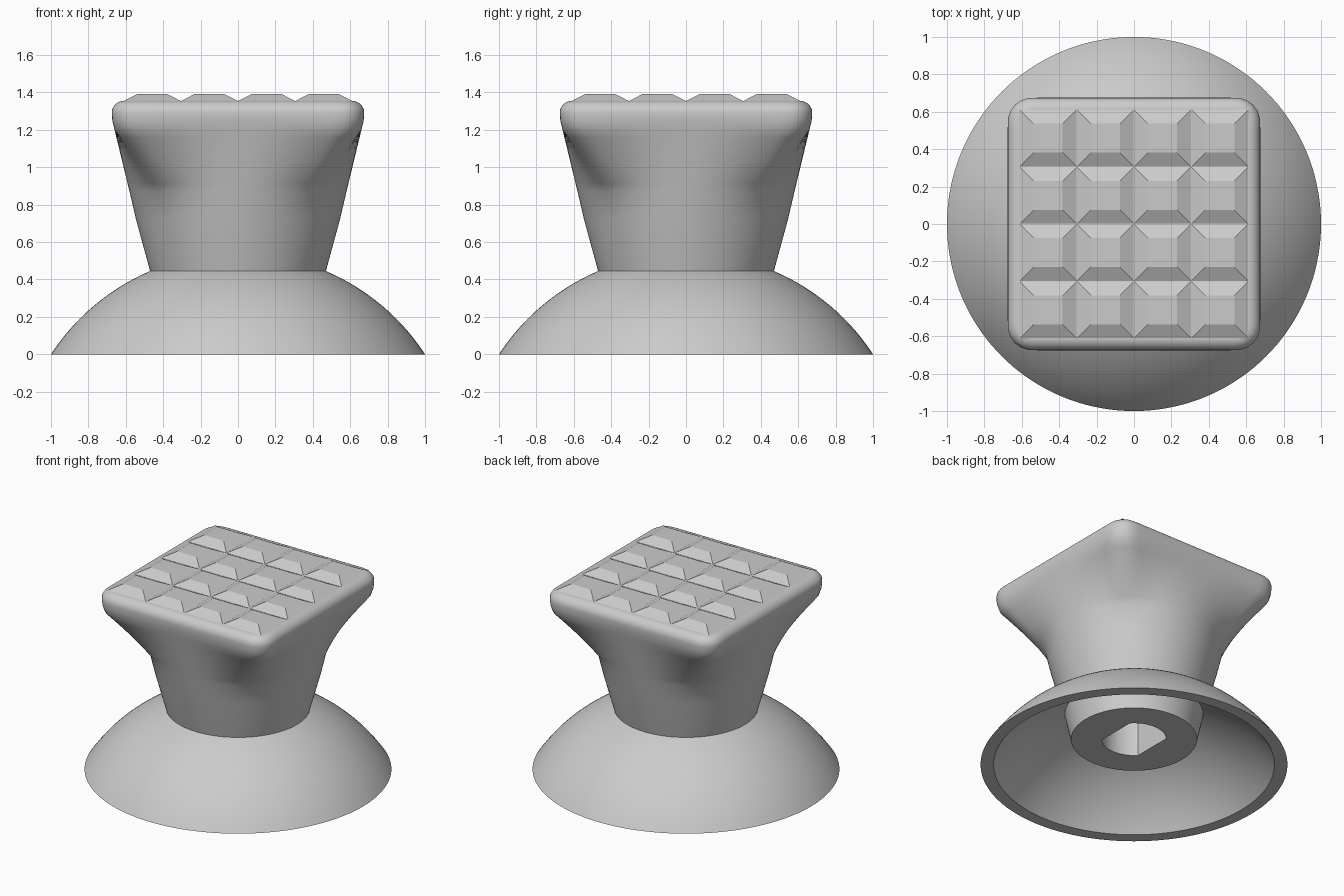
import bpy, bmesh, math
from math import sin, cos, pi, sqrt

cube = bpy.data.objects.get("Cube")
if cube:
    bpy.data.objects.remove(cube, do_unlink=True)

grey = bpy.data.materials.new("plain grey")
grey.use_nodes = True
grey.diffuse_color = (0.6, 0.6, 0.6, 1)
grey.node_tree.nodes["Principled BSDF"].inputs["Base Color"].default_value = (0.6, 0.6, 0.6, 1)

SIDES = 144


def finish(name, bm, smooth_angle=None):
    mesh = bpy.data.meshes.new(name)
    bm.to_mesh(mesh)
    bm.free()
    mesh.materials.append(grey)
    obj = bpy.data.objects.new(name, mesh)
    bpy.context.collection.objects.link(obj)
    if smooth_angle:
        bpy.ops.object.select_all(action='DESELECT')
        obj.select_set(True)
        bpy.context.view_layer.objects.active = obj
        bpy.ops.object.shade_smooth_by_angle(angle=math.radians(smooth_angle))
    return obj


def loft(name, sections, cap_start=False, cap_end=False):
    """Skin sections of (height, radius function of angle)."""
    bm = bmesh.new()
    rings = []
    for z, radius in sections:
        ring = []
        for i in range(SIDES):
            a = 2 * pi * i / SIDES
            r = radius(a)
            ring.append(bm.verts.new((r * cos(a), r * sin(a), z)))
        rings.append(ring)
    for low, high in zip(rings, rings[1:]):
        for i in range(SIDES):
            j = (i + 1) % SIDES
            bm.faces.new((low[i], low[j], high[j], high[i]))
    if cap_start:
        bm.faces.new(rings[0][::-1])
    if cap_end:
        bm.faces.new(rings[-1])
    return finish(name, bm, 35)


def circle(r):
    return lambda a: r


def rounded_square(half, corner):
    def radius(a):
        x, y = abs(cos(a)), abs(sin(a))
        x, y = max(x, y), min(x, y)
        k = half - corner
        if y * half <= k * x:
            return half / x
        s = k * (x + y)
        return s + sqrt(max(0, s * s - 2 * k * k + corner * corner))
    return radius


def blend(r, t):
    square = rounded_square(r, 0.13)
    return lambda a: r + (square(a) - r) * t


def double_flat(a):
    return min(0.21, 0.155 / max(abs(cos(a)), 1e-6))


# Domed skirt: inner sphere, flat rim, outer sphere
CENTRE = -0.653


def sphere_sections(r_from, r_to, rim, steps=20):
    big = sqrt(rim * rim + CENTRE * CENTRE)
    a0, a1 = math.asin(r_from / big), math.asin(r_to / big)
    angles = [a0 + (a1 - a0) * i / steps for i in range(steps + 1)]
    return [(big * cos(a) + CENTRE, circle(big * sin(a))) for a in angles]


loft("domed_skirt", sphere_sections(0.44, 0.915, 0.915) + sphere_sections(1, 0.47, 1))

# Hub under the dome with a double-flat socket
loft("socket_hub", [(0.9, double_flat), (0.19, double_flat),
                    (0.19, circle(0.41)), (0.39, circle(0.453))], cap_start=True)

# Handle: round neck flaring into a rounded square head
sections = [(0.445, circle(0.47)), (0.72, circle(0.545)), (0.87, circle(0.58))]
for i in range(1, 9):
    t = i / 8
    sections.append((0.87 + 0.33 * t, blend(0.58 + 0.08 * t, t)))
sections += [(1.25, rounded_square(0.672, 0.13)), (1.29, rounded_square(0.675, 0.13))]
for i in range(1, 9):
    a = pi / 2 * i / 8
    inset = 0.065 * (1 - cos(a))
    sections.append((1.29 + 0.065 * sin(a), rounded_square(0.675 - inset, 0.13 - inset)))
loft("handle", sections, cap_end=True)

# Grip studs: four by four flat-topped pyramids
bm = bmesh.new()
CELL, TOP = 0.306, 0.155
for col in range(4):
    for row in range(4):
        x, y = (col - 1.5) * CELL, (row - 1.5) * CELL
        rings = []
        for size, z in ((CELL, 1.354), (TOP, 1.392)):
            h = size / 2
            rings.append([bm.verts.new((x + sx * h, y + sy * h, z))
                          for sx, sy in ((-1, -1), (1, -1), (1, 1), (-1, 1))])
        base, top = rings
        bm.faces.new(top)
        for i in range(4):
            j = (i + 1) % 4
            bm.faces.new((base[i], base[j], top[j], top[i]))
finish("grip_studs", bm)
